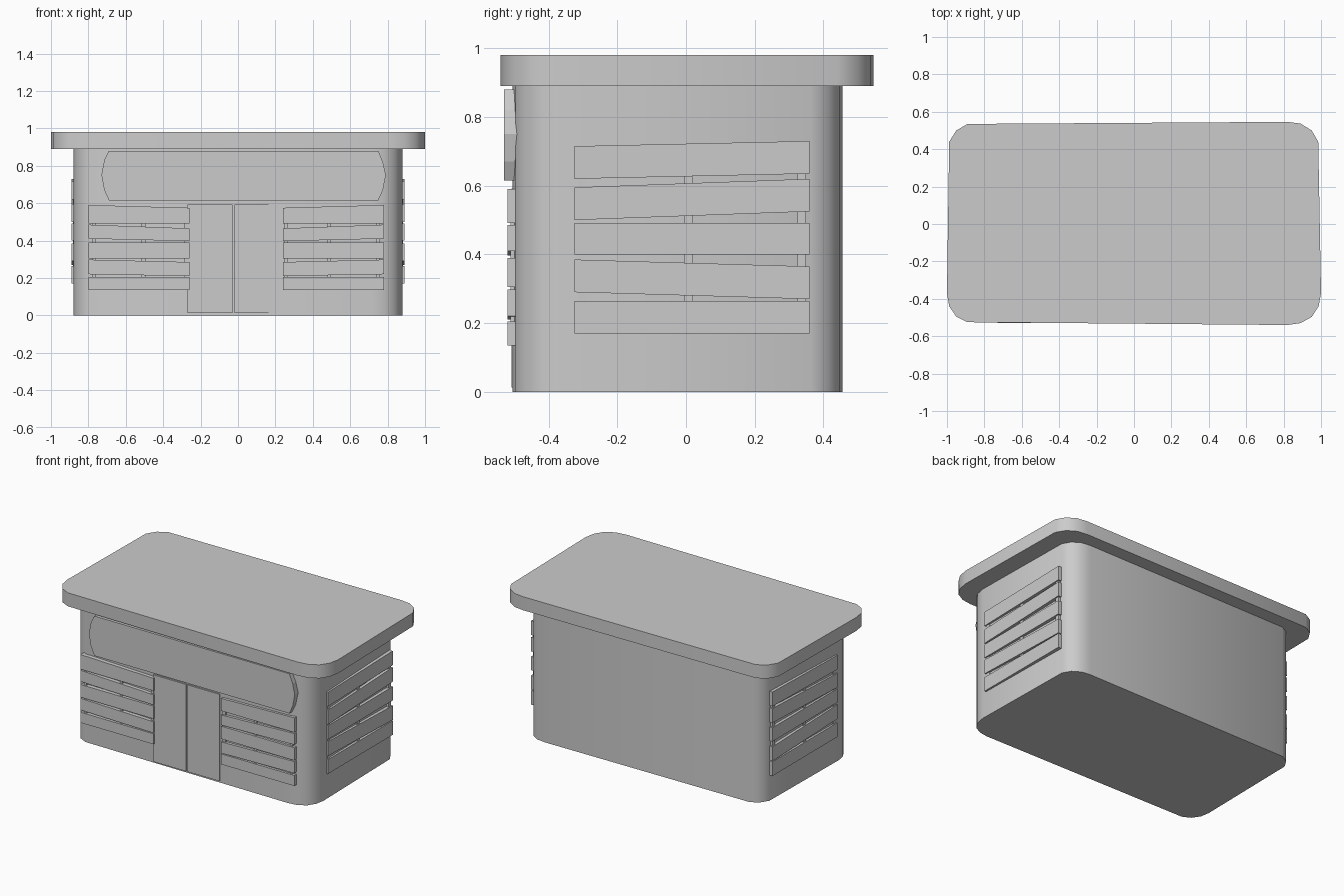
import bpy, bmesh
from mathutils import Vector

if "Cube" in bpy.data.objects:
    bpy.data.objects.remove(bpy.data.objects["Cube"])


def prism(name, pts, offset, smooth=False):
    """Extrude a planar loop of 3D points along an offset."""
    bm = bmesh.new()
    face = bm.faces.new([bm.verts.new(p) for p in pts])
    ext = bmesh.ops.extrude_face_region(bm, geom=[face])
    verts = [v for v in ext["geom"] if isinstance(v, bmesh.types.BMVert)]
    bmesh.ops.translate(bm, vec=Vector(offset), verts=verts)
    # extrude_face_region can leave the base open, so close any border
    border = [e for e in bm.edges if e.is_boundary]
    if border:
        bmesh.ops.holes_fill(bm, edges=border)
    bmesh.ops.recalc_face_normals(bm, faces=bm.faces)
    me = bpy.data.meshes.new(name)
    bm.to_mesh(me)
    bm.free()
    ob = bpy.data.objects.new(name, me)
    bpy.context.collection.objects.link(ob)
    if smooth:
        bpy.ops.object.select_all(action='DESELECT')
        ob.select_set(True)
        bpy.context.view_layer.objects.active = ob
        bpy.ops.object.shade_smooth_by_angle(angle=0.7)
    return ob


def front(name, xz, y0, y1):
    return prism(name, [(x, y0, z) for x, z in xz], (0, y1 - y0, 0))


def rect(a, b, z0, z1):
    return [(a, z0), (b, z0), (b, z1), (a, z1)]


# Slightly irregular rounded outline shared by roof and body
outline = [(-.89, .535), (-.95, .50), (-.988, .44), (-1, -.37), (-.988, -.44),
           (-.95, -.495), (-.89, -.525), (.82, -.54), (.89, -.53), (.95, -.497),
           (.987, -.44), (1, -.37), (.985, .44), (.95, .50), (.89, .537), (.82, .546)]
prism("roof_slab", [(x, y, .89) for x, y in outline], (0, 0, .09), True)
prism("stall_body", [(x * .88, y * .885 - .027, 0) for x, y in outline],
      (0, 0, .895), True)

# Sign board with bowed ends
front("sign_board", [(-.69, .615), (.75, .615), (.775, .67), (.79, .75), (.775, .82),
                     (.75, .88), (-.69, .88), (-.715, .83), (-.73, .75), (-.715, .67)],
      -.53, -.46)

# Double doors
for side, a, b in (("left", -.27, -.03), ("right", -.018, .218)):
    front("door_" + side, rect(a, b, .012, .592), -.508, -.47)

# Front planks: inner bottom/top z, outer bottom/top z
front_rows = [(.135, .205, .135, .205), (.21, .285, .22, .298), (.305, .39, .305, .39),
              (.397, .465, .41, .485), (.492, .575, .492, .59)]
for s in (-1, 1):
    side = "right" if s > 0 else "left"

    def fx(u):
        return s * u - .01

    for i, (a, b, c, d) in enumerate(front_rows):
        front(f"front_plank_{side}_{i}",
              [(fx(.25), a), (fx(.79), c), (fx(.79), d), (fx(.25), b)], -.52, -.485)
    for i, u in enumerate((.255, .485, .75)):
        front(f"front_batten_{side}_{i}", rect(fx(u), fx(u + .02), .14, .57), -.511, -.485)

# Side planks: front bottom/top z, back bottom/top z
side_rows = [(.17, .265, .17, .265), (.29, .385, .27, .365), (.40, .492, .40, .492),
             (.50, .595, .525, .62), (.62, .715, .635, .73)]
for s in (-1, 1):
    side = "right" if s > 0 else "left"
    x = s * .86
    for i, (a, b, c, d) in enumerate(side_rows):
        prism(f"side_plank_{side}_{i}",
              [(x, -.325, a), (x, .36, c), (x, .36, d), (x, -.325, b)], (s * .031, 0, 0))
    for i, y in enumerate((-.315, -.005, .325)):
        prism(f"side_batten_{side}_{i}",
              [(x, y, .18), (x, y + .025, .18), (x, y + .025, .70), (x, y, .70)],
              (s * .023, 0, 0))
